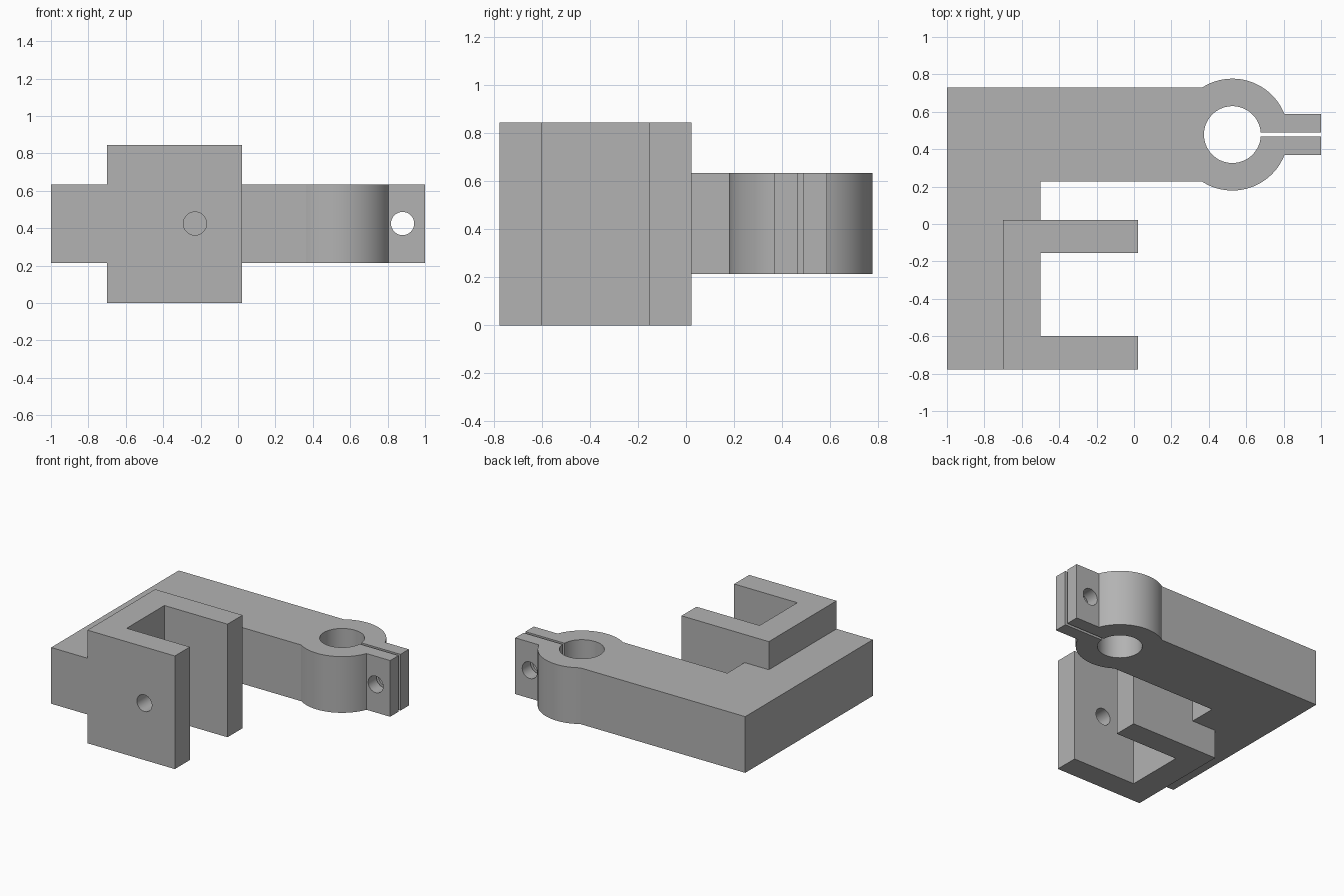
import bpy, bmesh
from math import asin, cos, sin, pi, radians

cube = bpy.data.objects.get("Cube")
if cube:
    bpy.data.objects.remove(cube, do_unlink=True)

grey = bpy.data.materials.new("plain grey")
grey.use_nodes = True
color = (0.45, 0.45, 0.45, 1)
grey.diffuse_color = color
grey.node_tree.nodes["Principled BSDF"].inputs["Base Color"].default_value = color


def extrude(name, outline, z0, z1):
    """Solid prism from a closed outline in the ground plane."""
    bm = bmesh.new()
    face = bm.faces.new([bm.verts.new((x, y, z0)) for x, y in outline])
    top = bmesh.ops.extrude_face_region(bm, geom=[face])["geom"]
    moved = [v for v in top if isinstance(v, bmesh.types.BMVert)]
    bmesh.ops.translate(bm, verts=moved, vec=(0, 0, z1 - z0))
    bmesh.ops.recalc_face_normals(bm, faces=bm.faces)
    mesh = bpy.data.meshes.new(name)
    bm.to_mesh(mesh)
    bm.free()
    mesh.materials.append(grey)
    obj = bpy.data.objects.new(name, mesh)
    bpy.context.collection.objects.link(obj)
    return obj


def combine(target, tool, operation):
    """Apply a boolean and drop the tool object."""
    mod = target.modifiers.new(operation.lower(), "BOOLEAN")
    mod.operation, mod.object, mod.solver = operation, tool, "EXACT"
    bpy.context.view_layer.objects.active = target
    bpy.ops.object.modifier_apply(modifier=mod.name)
    bpy.data.objects.remove(tool, do_unlink=True)


def drill(target, x, y):
    """Round screw hole running front to back."""
    bpy.ops.mesh.primitive_cylinder_add(vertices=48, radius=0.062, depth=0.4,
                                        location=(x, y, mid_z), rotation=(pi / 2, 0, 0))
    cutter = bpy.context.object
    cutter.hide_render = True
    cutter.data.materials.append(grey)
    combine(target, cutter, "DIFFERENCE")


def arc(radius, start, end, steps):
    angles = [start + (end - start) * i / steps for i in range(steps + 1)]
    return [(cx + radius * cos(a), cy + radius * sin(a)) for a in angles]


left, front, right = -1, -0.777, 1
low, high = 0.215, 0.635
mid_z = (low + high) / 2

# Split clamp ring dimensions
cx, cy = 0.526, 0.478
outer, bore = 0.299, 0.152
bar_half, ear_half, slot_half = 0.251, 0.11, 0.011
bar_a = pi - asin(bar_half / outer)
ear_a = asin(ear_half / outer)
slot_a = asin(slot_half / bore)

# L-shaped arm with the slotted clamp at its end, as one outline
outline = [(left, cy + bar_half), (left, front), (-0.5, front), (-0.5, cy - bar_half)]
outline += arc(outer, -bar_a, -ear_a, 32)
outline += [(right, cy - ear_half), (right, cy - slot_half)]
outline += arc(bore, -slot_a, slot_a - 2 * pi, 64)
outline += [(right, cy + slot_half), (right, cy + ear_half)]
outline += arc(outer, ear_a, bar_a, 32)
bracket = extrude("clamp_bracket", outline, low, high)

# Taller U-shaped fork with its opening towards the left
fork = extrude("fork", [(-0.7, front), (0.022, front), (0.022, -0.6), (-0.5, -0.6),
                        (-0.5, -0.155), (0.022, -0.155), (0.022, 0.022), (-0.7, 0.022)],
               0, 0.845)
combine(bracket, fork, "UNION")

# Screw holes: through both clamp ears, and through the front fork plate only
drill(bracket, 0.88, cy)
drill(bracket, -0.23, front)

# Smooth round walls with crisp edges
bpy.ops.object.select_all(action="DESELECT")
bracket.select_set(True)
bpy.context.view_layer.objects.active = bracket
bpy.ops.object.shade_smooth_by_angle(angle=radians(30))
